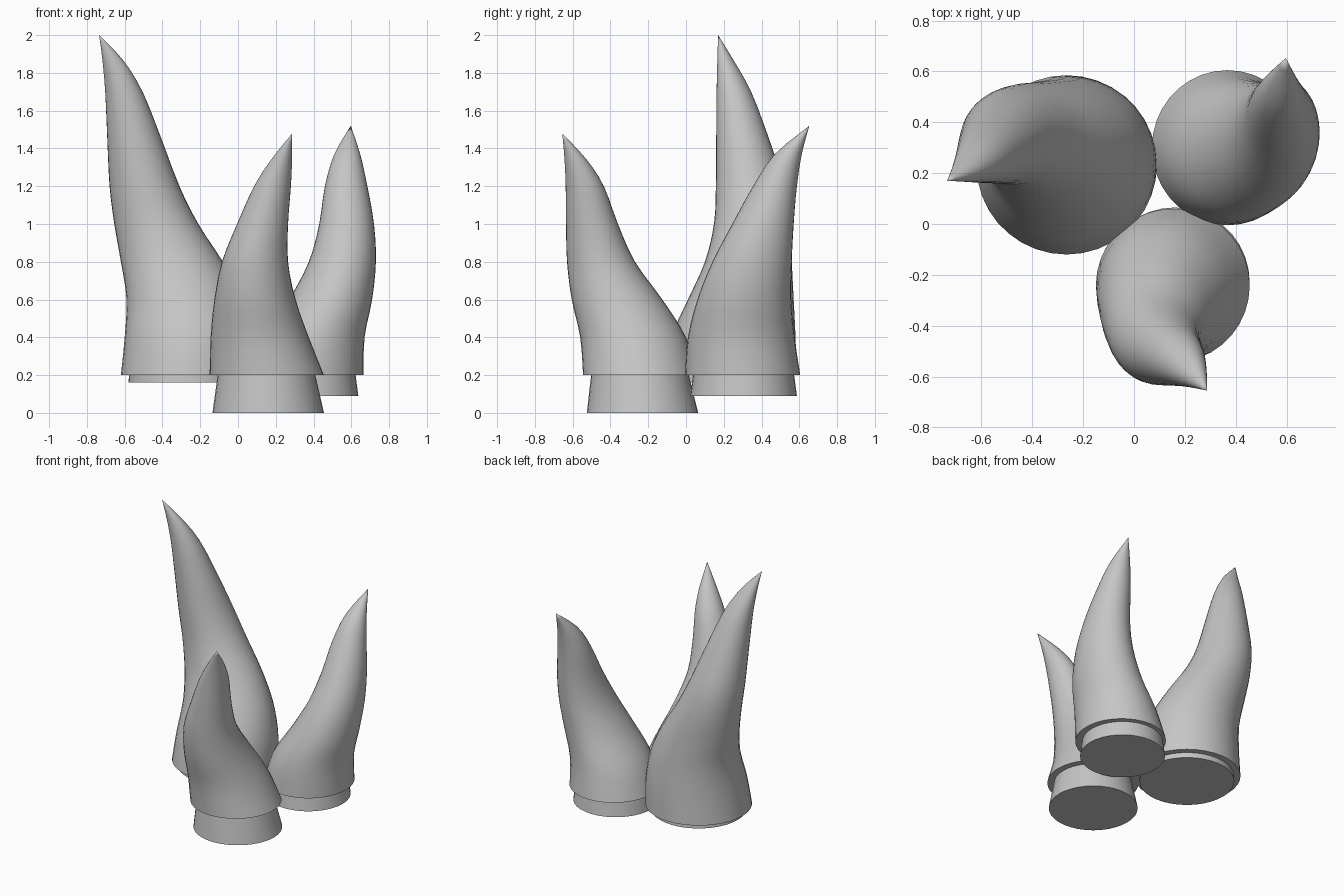
import bpy
import bmesh
import math

SEGMENTS = 36
STEPS = 3

default_cube = bpy.data.objects.get("Cube")
if default_cube:
    bpy.data.objects.remove(default_cube, do_unlink=True)

grey = bpy.data.materials.new("stone grey")
grey.use_nodes = True
colour = (0.56, 0.56, 0.56, 1)
grey.diffuse_color = colour
grey.node_tree.nodes["Principled BSDF"].inputs["Base Color"].default_value = colour


def spline(a, b, c, d, t):
    """Smooth curve from b to c, with a and d as the neighbours."""
    return 0.5 * (2 * b + (c - a) * t + (2 * a - 5 * b + 4 * c - d) * t ** 2
                  + (3 * b - a - 3 * c + d) * t ** 3)


def refine(sections):
    """Add smooth in-between sections."""
    last = len(sections) - 1
    result = []
    for i in range(last):
        around = [sections[min(max(i + k, 0), last)] for k in (-1, 0, 1, 2)]
        for step in range(STEPS):
            t = step / STEPS
            result.append([spline(*values, t) for values in zip(*around)])
    result.append(sections[last])
    return result


def loft(name, sections):
    """Skin elliptical rings given as height, min x, max x, min y, max y."""
    bm = bmesh.new()
    rings = []
    for z, left, right, front, back in sections:
        ring = []
        for i in range(SEGMENTS):
            angle = math.tau * i / SEGMENTS
            x = (left + right) / 2 + (right - left) / 2 * math.cos(angle)
            y = (front + back) / 2 + (back - front) / 2 * math.sin(angle)
            ring.append(bm.verts.new((x, y, z)))
        rings.append(ring)
    for low, high in zip(rings, rings[1:]):
        for i in range(SEGMENTS):
            j = (i + 1) % SEGMENTS
            bm.faces.new((low[i], low[j], high[j], high[i]))
    bm.faces.new(rings[0][::-1])
    bm.faces.new(rings[-1])
    # A ring of no width closes to a sharp point
    bmesh.ops.remove_doubles(bm, verts=bm.verts[:], dist=0.0001)
    bmesh.ops.recalc_face_normals(bm, faces=bm.faces[:])
    mesh = bpy.data.meshes.new(name)
    bm.to_mesh(mesh)
    bm.free()
    mesh.materials.append(grey)
    part = bpy.data.objects.new(name, mesh)
    bpy.context.collection.objects.link(part)
    bpy.ops.object.select_all(action="DESELECT")
    part.select_set(True)
    bpy.context.view_layer.objects.active = part
    bpy.ops.object.shade_smooth_by_angle(angle=math.radians(40))
    return part


def disc(z, x, y, radius):
    return (z, x - radius, x + radius, y - radius, y + radius)


# Curved spikes, from the wide foot to the pointed tip
loft("tall_spike", refine([
    (0.2, -0.62, 0.09, -0.12, 0.585),
    (0.4, -0.6, 0.08, -0.08, 0.58),
    (0.6, -0.59, 0.025, 0.01, 0.57),
    (0.8, -0.62, -0.08, 0.1, 0.56),
    (1, -0.655, -0.21, 0.148, 0.55),
    (1.2, -0.68, -0.31, 0.158, 0.52),
    (1.45, -0.692, -0.405, 0.16, 0.44),
    (1.7, -0.703, -0.505, 0.162, 0.345),
    (1.87, -0.718, -0.61, 0.166, 0.25),
    (2, -0.735, -0.735, 0.17, 0.17),
]))

loft("back_spike", refine([
    (0.2, 0.07, 0.665, -0.005, 0.605),
    (0.4, 0.14, 0.67, 0.01, 0.575),
    (0.6, 0.27, 0.71, 0.06, 0.557),
    (0.8, 0.375, 0.73, 0.14, 0.56),
    (1, 0.43, 0.72, 0.245, 0.57),
    (1.2, 0.46, 0.685, 0.355, 0.587),
    (1.37, 0.51, 0.647, 0.47, 0.613),
    (1.52, 0.597, 0.597, 0.653, 0.653),
]))

loft("front_spike", refine([
    (0.2, -0.15, 0.455, -0.545, 0.06),
    (0.4, -0.145, 0.375, -0.56, 0),
    (0.6, -0.125, 0.305, -0.605, -0.125),
    (0.8, -0.085, 0.265, -0.63, -0.27),
    (1, -0.005, 0.265, -0.635, -0.36),
    (1.2, 0.085, 0.28, -0.637, -0.435),
    (1.34, 0.175, 0.286, -0.643, -0.525),
    (1.48, 0.287, 0.287, -0.655, -0.655),
]))

# Tapered plugs under the spikes
loft("tall_plug", [disc(0.16, -0.265, 0.23, 0.315), disc(0.22, -0.265, 0.23, 0.31)])
loft("back_plug", [disc(0.09, 0.355, 0.305, 0.282), disc(0.22, 0.355, 0.305, 0.265)])
loft("front_plug", [disc(0, 0.16, -0.23, 0.295), disc(0.22, 0.15, -0.245, 0.255)])
